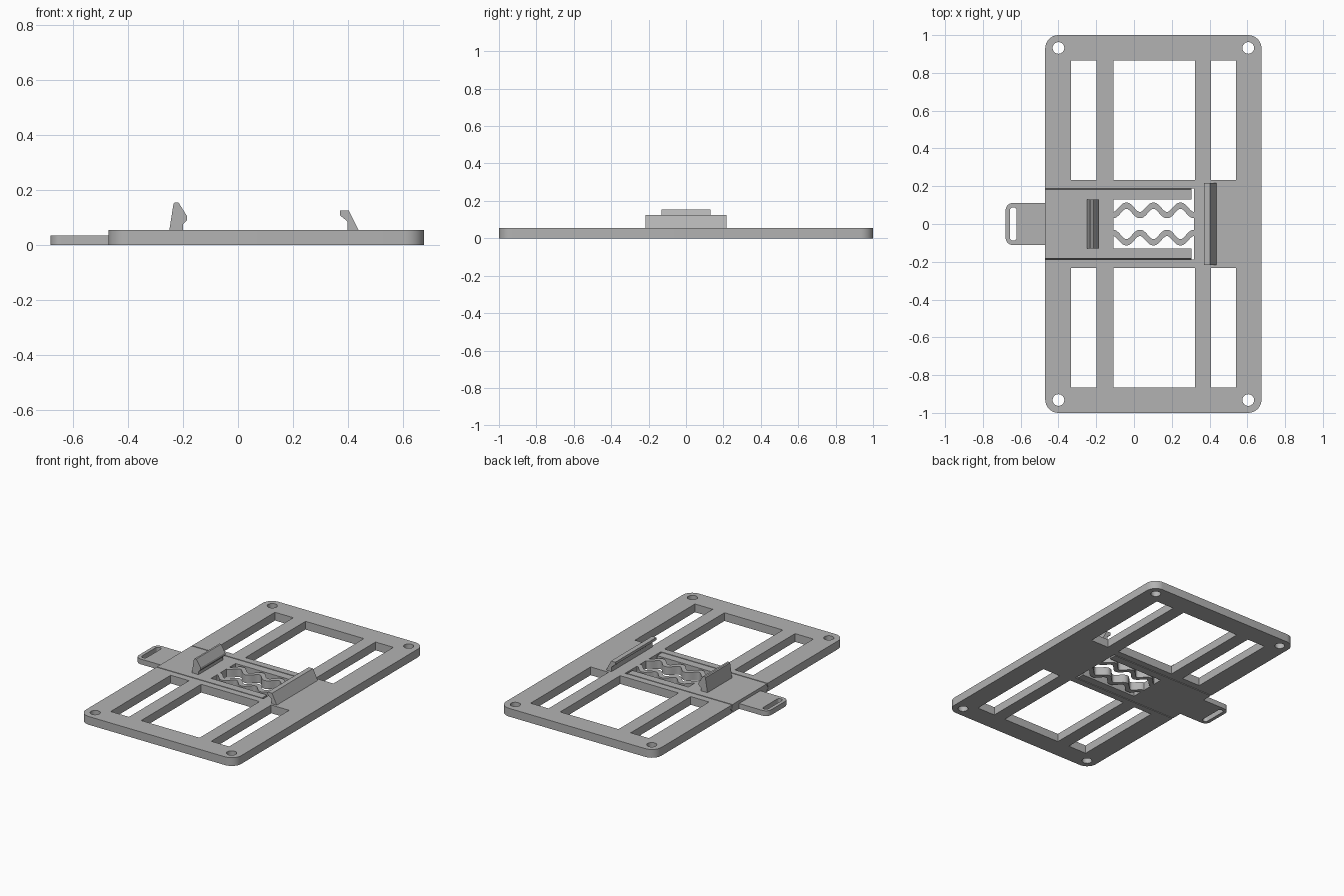
import bpy, bmesh, math

if "Cube" in bpy.data.objects:
    bpy.data.objects.remove(bpy.data.objects["Cube"])

T = 0.055  # plate thickness
grey = bpy.data.materials.new("light grey plastic")
grey.diffuse_color = (0.45, 0.45, 0.45, 1)
grey.use_nodes = True
grey.node_tree.nodes["Principled BSDF"].inputs["Base Color"].default_value = grey.diffuse_color


def prism(name, pts, lo, hi, axis="z"):
    """Extrude a closed profile along z (points x,y), y (x,z) or x (y,z)."""
    place = {"z": lambda a, b, h: (a, b, h),
             "y": lambda a, b, h: (a, h, b),
             "x": lambda a, b, h: (h, a, b)}[axis]
    bm = bmesh.new()
    face = bm.faces.new([bm.verts.new(place(a, b, lo)) for a, b in pts])
    ext = bmesh.ops.extrude_face_region(bm, geom=[face])
    moved = [v for v in ext["geom"] if isinstance(v, bmesh.types.BMVert)]
    bmesh.ops.translate(bm, verts=moved, vec=place(0, 0, hi - lo))
    bmesh.ops.recalc_face_normals(bm, faces=bm.faces)
    me = bpy.data.meshes.new(name)
    bm.to_mesh(me)
    bm.free()
    me.materials.append(grey)
    ob = bpy.data.objects.new(name, me)
    bpy.context.collection.objects.link(ob)
    return ob


def rounded(x0, x1, y0, y1, radii, n=8):
    """Rounded rectangle; radii run from bottom left counterclockwise."""
    pts = []
    corners = [(x0, y0, 1, 1), (x1, y0, -1, 1), (x1, y1, -1, -1), (x0, y1, 1, -1)]
    for i, ((x, y, sx, sy), r) in enumerate(zip(corners, radii)):
        if r == 0:
            pts.append((x, y))
            continue
        for k in range(n + 1):
            a = math.pi * (1 + i / 2 + k / n / 2)
            pts.append((x + sx * r + r * math.cos(a), y + sy * r + r * math.sin(a)))
    return pts


def rect(x0, x1, y0, y1):
    return [(x0, y0), (x1, y0), (x1, y1), (x0, y1)]


def circle(x, y, r, n=24):
    return [(x + r * math.cos(2 * math.pi * k / n), y + r * math.sin(2 * math.pi * k / n))
            for k in range(n)]


def boolean(ob, other, op="DIFFERENCE"):
    m = ob.modifiers.new(op.lower(), "BOOLEAN")
    m.operation, m.object, m.solver = op, other, "EXACT"
    bpy.ops.object.select_all(action="DESELECT")
    bpy.context.view_layer.objects.active = ob
    ob.select_set(True)
    bpy.ops.object.modifier_apply(modifier=m.name)
    bpy.data.objects.remove(other)


def smooth(ob):
    bpy.ops.object.select_all(action="DESELECT")
    bpy.context.view_layer.objects.active = ob
    ob.select_set(True)
    bpy.ops.object.shade_smooth_by_angle(angle=math.radians(30))


def dovetail(w):
    """Cross-section of the sliding channel, with a pointed ridge on each side."""
    half = [(w, 0), (w, 0.014), (w + 0.013, T / 2), (w, T - 0.014), (w, T)]
    return half


def channel_profile(w, z0=0, z1=0):
    half = dovetail(w)
    half[0], half[-1] = (w, -z0), (w, T + z1)
    return half + [(-y, z) for y, z in reversed(half)]


# Frame plate with screw holes, windows and the slider channel
frame = prism("frame_plate", rounded(-0.47, 0.675, -1, 1, [0.07] * 4), 0, T)
for s in (-1, 1):
    for x in (-0.4, 0.605):
        boolean(frame, prism("cut", circle(x, s * 0.932, 0.031), -0.1, 0.2))
    for x0, x1 in ((-0.333, -0.198), (-0.108, 0.322), (0.408, 0.54)):
        y0, y1 = sorted((s * 0.233, s * 0.865))
        boolean(frame, prism("cut", rect(x0, x1, y0, y1), -0.1, 0.2))
boolean(frame, prism("cut", channel_profile(0.188, 0.05, 0.05), -0.6, 0.317, "x"))
smooth(frame)

# Slider with two guide arms and a pull tab
slider = prism("slider", channel_profile(0.182), -0.47, 0.305, "x")
boolean(slider, prism("cut", rect(-0.108, 0.5, -0.129, 0.129), -0.1, 0.2))
tab = prism("pull_tab", rounded(-0.68, -0.47, -0.112, 0.112, [0.04, 0, 0, 0.04]), 0, 0.035)
boolean(tab, prism("cut", rounded(-0.657, -0.621, -0.088, 0.088, [0.017] * 4), -0.1, 0.2))
smooth(tab)

# Wavy springs joining the slider to the frame
for s, name in ((1, "spring_back"), (-1, "spring_front")):
    upper, lower = [], []
    for k in range(61):
        x = -0.11 + 0.43 * k / 60
        phase = 2 * math.pi * (x + 0.04) / 0.143
        mid = 0.072 + 0.025 * math.cos(phase)
        slope = -0.025 * 2 * math.pi / 0.143 * math.sin(phase)
        h = 0.0165 * math.sqrt(1 + 0.5 * slope * slope)
        upper.append((x, s * (mid + h)))
        lower.append((x, s * (mid - h)))
    smooth(prism(name, upper + lower[::-1], 0, T))

# Hooked jaws
prism("sliding_jaw", [(-0.249, T), (-0.234, 0.15), (-0.228, 0.155), (-0.216, 0.155),
                      (-0.185, 0.105), (-0.185, 0.09), (-0.2, 0.075), (-0.2, T)],
      -0.13, 0.13, "y")
prism("fixed_jaw", [(0.437, T), (0.402, 0.125), (0.37, 0.125), (0.37, 0.108),
                    (0.398, 0.085), (0.398, T)], -0.216, 0.216, "y")
